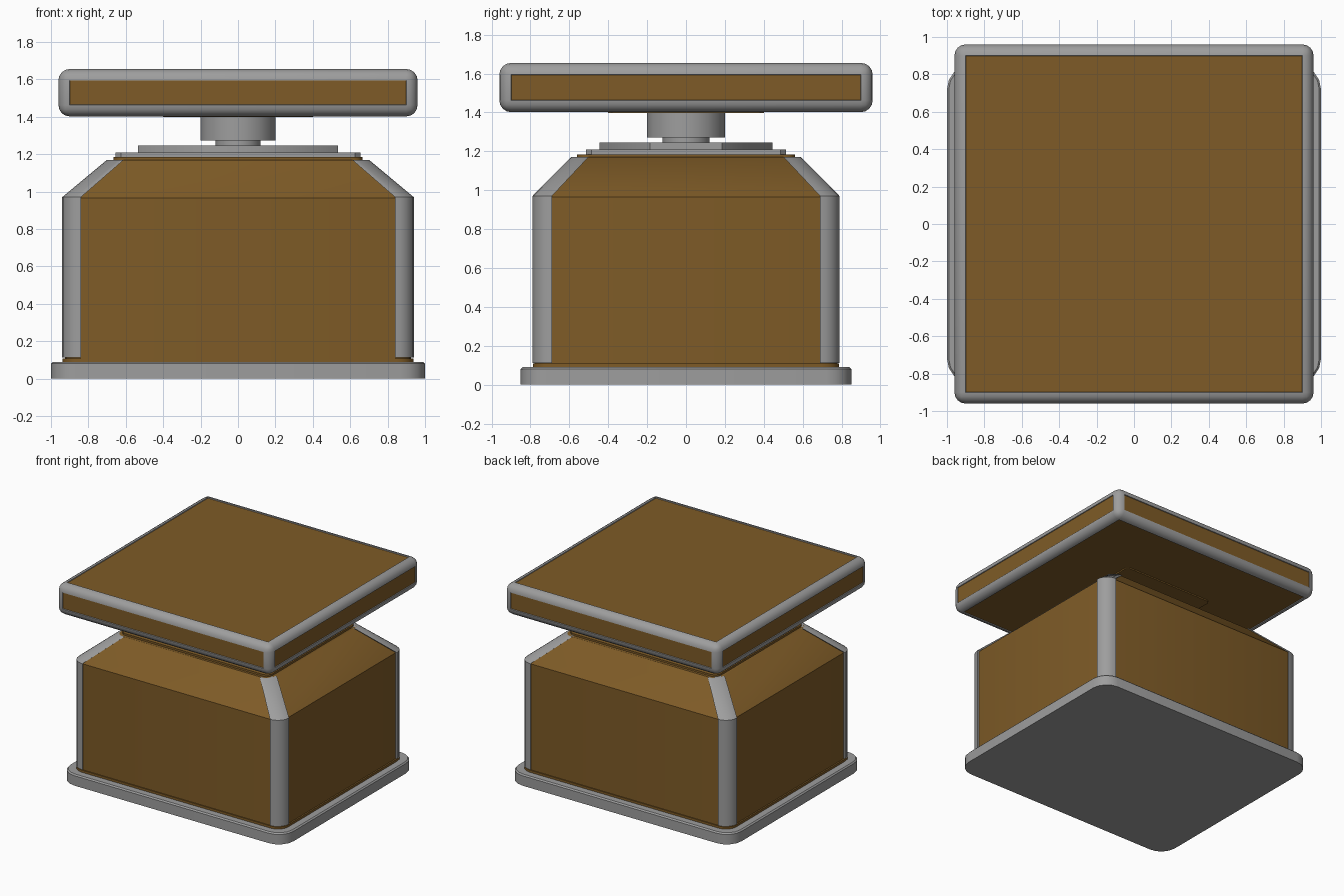
import bpy, bmesh, math

if "Cube" in bpy.data.objects:
    bpy.data.objects.remove(bpy.data.objects["Cube"])


def material(name, rgb):
    m = bpy.data.materials.new(name)
    m.diffuse_color = (*rgb, 1)
    m.use_nodes = True
    m.node_tree.nodes["Principled BSDF"].inputs["Base Color"].default_value = m.diffuse_color
    return m


GREY = material("grey metal", (0.34, 0.34, 0.34))
GOLD = material("bronze gold", (0.21, 0.105, 0.02))


def finish(name, bm, mats, angle=40):
    bmesh.ops.recalc_face_normals(bm, faces=bm.faces[:])
    me = bpy.data.meshes.new(name)
    bm.to_mesh(me)
    bm.free()
    for m in mats:
        me.materials.append(m)
    ob = bpy.data.objects.new(name, me)
    bpy.context.collection.objects.link(ob)
    bpy.ops.object.select_all(action='DESELECT')
    ob.select_set(True)
    bpy.context.view_layer.objects.active = ob
    bpy.ops.object.shade_smooth_by_angle(angle=math.radians(angle))
    return ob


def corner(hx, hy, r, sx, sy, seg):
    """Arc of points round one rectangle corner."""
    return [(sx * (hx - r + r * math.cos(a)), sy * (hy - r + r * math.sin(a)))
            for a in (math.pi / 2 * i / seg for i in range(seg + 1))]


def rounded(hx, hy, r, seg):
    pts = []
    for sx, sy in ((1, 1), (-1, 1), (-1, -1), (1, -1)):
        c = corner(hx, hy, r, sx, sy, seg)
        pts += c if sx * sy > 0 else c[::-1]
    return pts


def octagon(hx, hy, n=8):
    k = 1 / math.cos(math.pi / n)
    return [(hx * k * math.cos(math.pi * (2 * i + 1) / n),
             hy * k * math.sin(math.pi * (2 * i + 1) / n)) for i in range(n)]


def loft(name, sections, mat):
    """Skin a stack of (z, outline) sections and cap both ends."""
    bm = bmesh.new()
    rings = [[bm.verts.new((x, y, z)) for x, y in pts] for z, pts in sections]
    n = len(rings[0])
    for a, b in zip(rings, rings[1:]):
        for i in range(n):
            j = (i + 1) % n
            bm.faces.new((a[i], a[j], b[j], b[i]))
    bm.faces.new(rings[0])
    bm.faces.new(rings[-1])
    return finish(name, bm, [mat])


# base plate with rounded corners and softened top edge
loft("base_plate", [(0, rounded(1, .85, .13, 4)), (.08, rounded(1, .85, .13, 4)),
                    (.09, rounded(.99, .84, .12, 4))], GREY)

# body with sloped shoulders, plus lips at foot and top
loft("body", [(.085, rounded(.925, .78, .085, 4)), (.965, rounded(.925, .78, .085, 4)),
              (1.17, rounded(.685, .58, .06, 4))], GOLD)
loft("foot_lip", [(.085, rounded(.937, .788, .09, 4)),
                  (.108, rounded(.937, .788, .09, 4))], GOLD)
loft("top_lip", [(1.165, rounded(.665, .56, .05, 3)),
                 (1.185, rounded(.665, .56, .05, 3))], GOLD)

# four corner guards that follow the shoulder slope
for sx, sx_name in ((1, "right"), (-1, "left")):
    for sy, sy_name in ((1, "back"), (-1, "front")):
        stack = []
        for z, hx, hy, r in ((.112, .94, .79, .1), (.97, .94, .79, .1), (1.17, .7, .592, .09)):
            outer = corner(hx, hy, r, sx, sy, 5)
            inner = corner(hx - .04, hy - .04, r - .04, sx, sy, 5)
            stack.append((z, outer + inner[::-1]))
        loft(f"corner_guard_{sy_name}_{sx_name}", stack, GREY)

# turntable plates and neck
loft("lower_turntable", [(1.18, rounded(.655, .515, .03, 1)),
                         (1.21, rounded(.655, .515, .03, 1))], GREY)
loft("upper_turntable", [(1.205, octagon(.535, .445)), (1.245, octagon(.535, .445))], GREY)
loft("neck_pin", [(1.24, octagon(.12, .12, 16)), (1.28, octagon(.12, .12, 16))], GREY)
loft("neck_collar", [(1.272, octagon(.2, .2, 16)), (1.41, octagon(.2, .2, 16))], GREY)

# top slab: rounded grey frame with slightly recessed gold panels
bm = bmesh.new()
bmesh.ops.create_cube(bm, size=1)
for v in bm.verts:
    v.co.x *= 1.92
    v.co.y *= 1.92
    v.co.z = v.co.z * .253 + 1.5285
bmesh.ops.bevel(bm, geom=bm.edges[:], offset=.06, offset_type='OFFSET',
                segments=4, profile=.5, affect='EDGES')
panels = sorted(bm.faces, key=lambda f: f.calc_area())[-6:]
bmesh.ops.inset_individual(bm, faces=panels, thickness=.003, depth=-.006)
for f in panels:
    f.material_index = 1
finish("top_slab", bm, [GREY, GOLD])

# mounting plate under the slab
loft("slab_mount", [(1.398, rounded(.4, .4, .02, 1)), (1.42, rounded(.4, .4, .02, 1))], GOLD)
